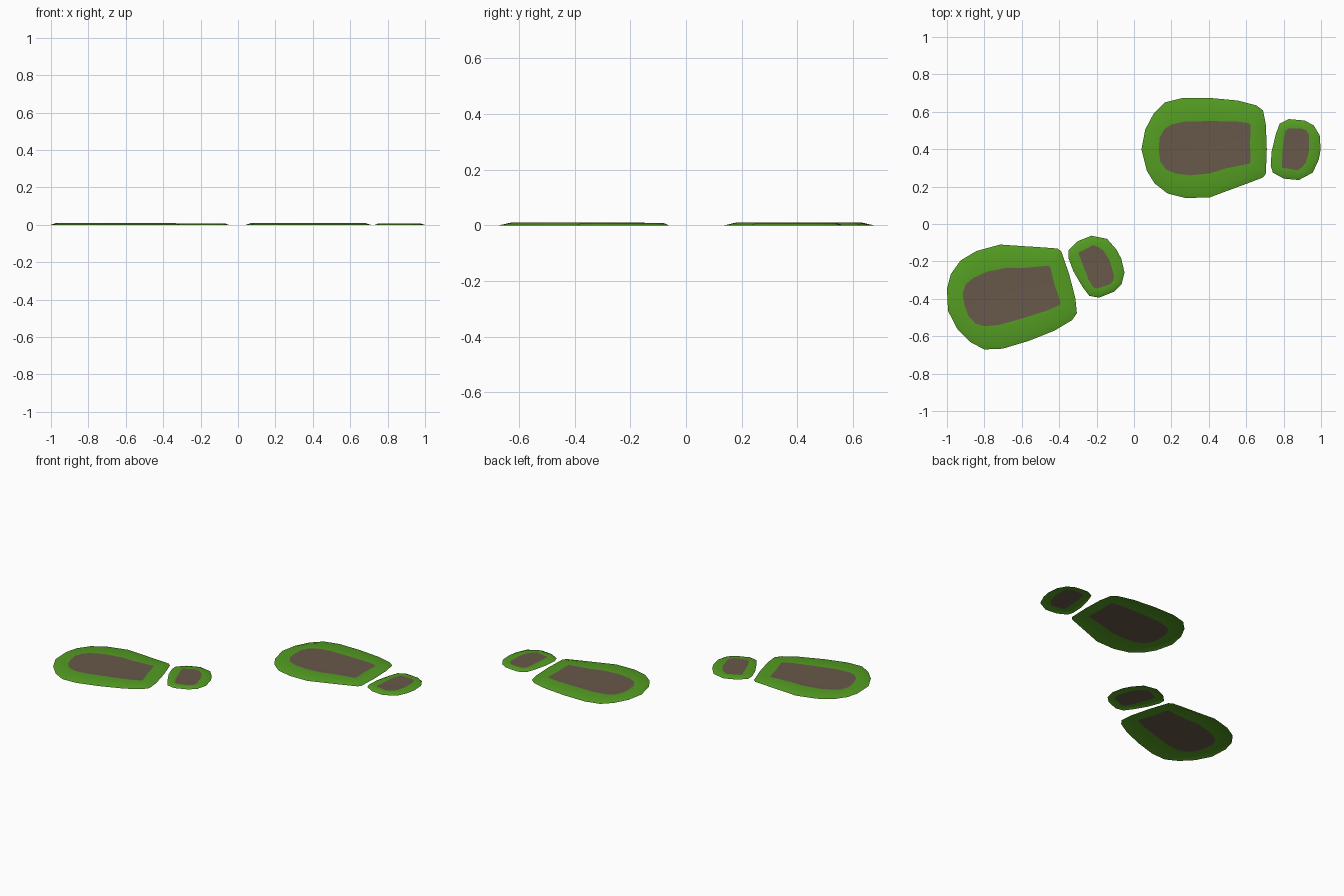
import bpy, bmesh, math
from mathutils import Vector, Matrix

if "Cube" in bpy.data.objects:
    bpy.data.objects.remove(bpy.data.objects["Cube"])


def material(name, rgb):
    m = bpy.data.materials.new(name)
    m.diffuse_color = (*rgb, 1)
    m.use_nodes = True
    m.node_tree.nodes["Principled BSDF"].inputs["Base Color"].default_value = m.diffuse_color
    return m


GREEN = material("grass green", (0.088, 0.335, 0.016))
BROWN = material("earth brown", (0.138, 0.098, 0.069))

# Outlines as (outer point, inner point) pairs around each pad
SOLE = [
    ((.04, .40), (.132, .40)), ((.06, .505), (.137, .46)),
    ((.105, .59), (.16, .505)), ((.165, .65), (.20, .532)),
    ((.26, .674), (.276, .548)), ((.405, .674), (.405, .55)),
    ((.555, .66), (.545, .548)), ((.655, .634), (.61, .54)),
    ((.69, .607), (.624, .53)), ((.705, .53), (.622, .47)),
    ((.71, .40), (.62, .43)), ((.705, .27), (.624, .34)),
    ((.69, .249), (.62, .323)), ((.62, .222), (.57, .313)),
    ((.49, .174), (.49, .297)), ((.405, .142), (.405, .27)),
    ((.275, .139), (.30, .26)), ((.18, .163), (.22, .27)),
    ((.11, .217), (.17, .292)), ((.068, .286), (.14, .336)),
]
HEEL = [
    ((.731, .313), (.79, .307)), ((.736, .388), (.795, .388)),
    ((.758, .479), (.80, .45)), ((.779, .537), (.81, .495)),
    ((.827, .561), (.825, .511)), ((.913, .553), (.895, .511)),
    ((.961, .527), (.922, .50)), ((.993, .473), (.936, .475)),
    ((.998, .398), (.936, .39)), ((.988, .345), (.92, .33)),
    ((.956, .275), (.90, .305)), ((.881, .235), (.875, .286)),
    ((.80, .243), (.82, .297)), ((.742, .275), (.795, .30)),
]


def pad(name, outline, height, xf):
    """Thin open pad: sloped grass rim around a flat earth centre."""
    bm = bmesh.new()
    rings = []
    for t, z in ((0, 0), (.35, height), (1, height * .85)):
        rings.append([bm.verts.new(xf @ Vector((*Vector(o).lerp(Vector(i), t), z)))
                      for o, i in outline])
    n = len(outline)
    for a, b in zip(rings, rings[1:]):
        for k in range(n):
            j = (k + 1) % n
            bm.faces.new((a[k], a[j], b[j], b[k]))
    bm.faces.new(rings[-1]).material_index = 1
    bm.normal_update()
    for f in bm.faces:
        f.smooth = True
        if f.normal.z < 0:
            f.normal_flip()
    me = bpy.data.meshes.new(name)
    bm.to_mesh(me)
    bm.free()
    me.materials.append(GREEN)
    me.materials.append(BROWN)
    bpy.context.collection.objects.link(bpy.data.objects.new(name, me))


# Second print is the first one mirrored, turned and moved
mirrored = (Matrix.Translation((-.668, -.375, 0))
            @ Matrix.Rotation(math.radians(16.6), 4, 'Z')
            @ Matrix.Diagonal((1.01, -1.01, 1, 1))
            @ Matrix.Translation((-.375, -.407, 0)))
for side, xf in (("back", Matrix.Identity(4)), ("front", mirrored)):
    pad(side + "_footprint_sole", SOLE, .010, xf)
    pad(side + "_footprint_heel", HEEL, .008, xf)
